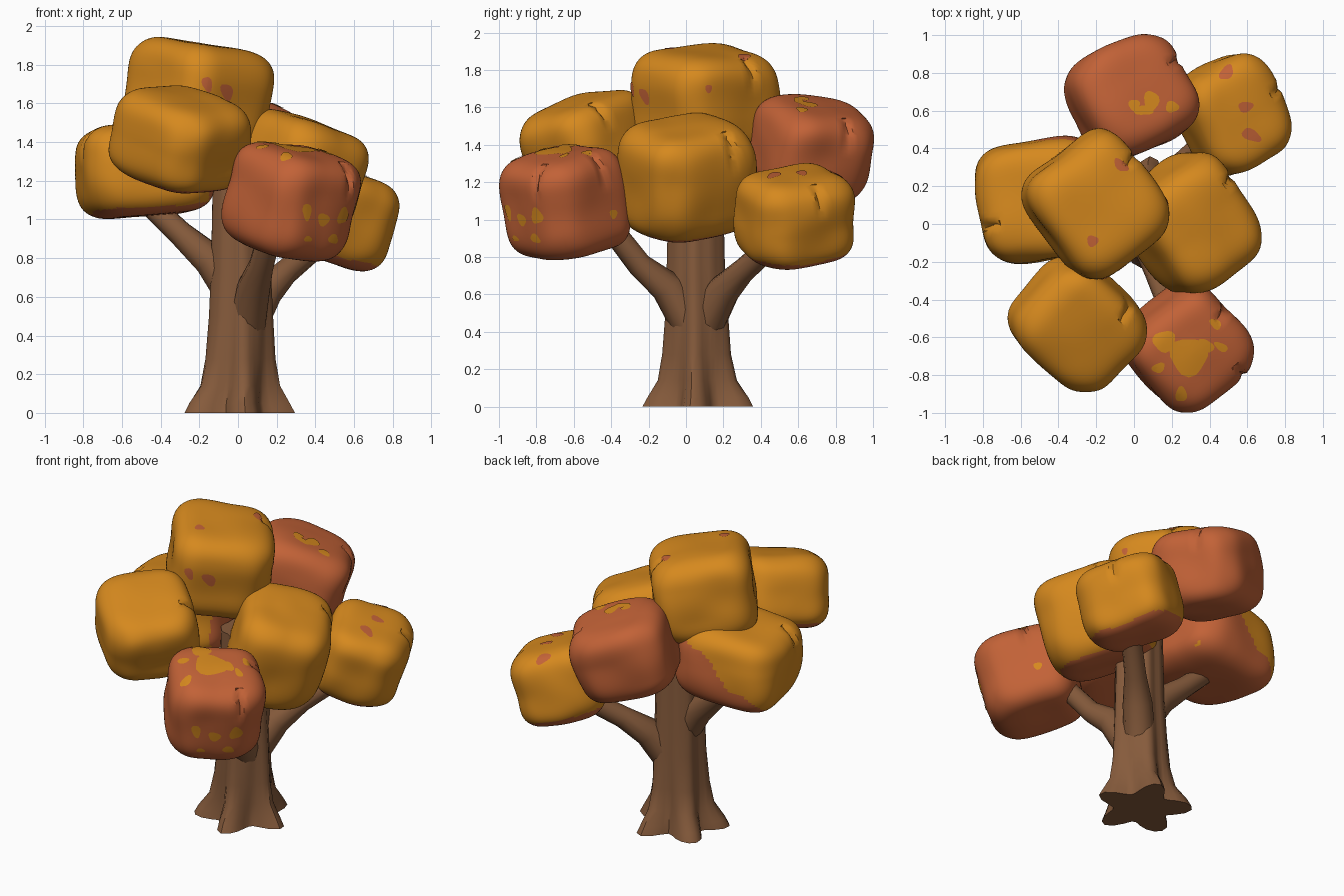
import bpy, bmesh, math
from mathutils import Vector, Matrix, noise
from mathutils.bvhtree import BVHTree

if "Cube" in bpy.data.objects:
    bpy.data.objects.remove(bpy.data.objects["Cube"])


def material(name, rgb):
    m = bpy.data.materials.new(name)
    m.diffuse_color = (*rgb, 1)
    m.use_nodes = True
    m.node_tree.nodes["Principled BSDF"].inputs["Base Color"].default_value = m.diffuse_color
    return m


GOLD = material("golden_leaf", (0.67, 0.25, 0.013))
RUST = material("rust_leaf", (0.54, 0.122, 0.038))
BARK = material("bark", (0.24, 0.105, 0.045))


def finish(bm, name, mats, angle=40):
    me = bpy.data.meshes.new(name)
    bm.to_mesh(me)
    bm.free()
    for m in mats:
        me.materials.append(m)
    ob = bpy.data.objects.new(name, me)
    bpy.context.collection.objects.link(ob)
    bpy.ops.object.select_all(action='DESELECT')
    ob.select_set(True)
    bpy.context.view_layer.objects.active = ob
    bpy.ops.object.shade_smooth_by_angle(angle=math.radians(angle))
    return ob


# Leaf clump: a rounded box with chamfered edges, slightly uneven, notched at the rim.
# corners: reach of the four upright edges (++, -+, --, +-); smaller cuts deeper
def clump(name, center, half, yaw, tilt_x, tilt_y, corners, mats, under=None, notches=()):
    rot = (Matrix.Rotation(math.radians(tilt_x), 3, 'X')
           @ Matrix.Rotation(math.radians(tilt_y), 3, 'Y')
           @ Matrix.Rotation(math.radians(yaw), 3, 'Z'))
    bm = bmesh.new()
    bmesh.ops.create_cube(bm, size=2)
    bmesh.ops.subdivide_edges(bm, edges=bm.edges[:], cuts=23, use_grid_fill=True)
    p = 14
    seed = Vector(center) * 7
    for v in bm.verts:
        c = v.co.copy()
        x, y, z = (abs(k) for k in c)
        reach = corners[(0 if c.x > 0 else 1) if c.y > 0 else (3 if c.x > 0 else 2)]
        walls = (x, y, z, (x + y) / reach, (x + z) / 1.74, (y + z) / 1.74,
                 (x + y + z) / (reach + 0.72))
        c /= sum(w ** p for w in walls) ** (1 / p)
        c *= 1 + 0.05 * noise.noise(c * 1.3 + seed)
        # wedge cut into a side near the rim
        for axis, sign, at in notches:
            side = c[axis] * sign
            near = 1 - abs(c[1 - axis] - at) / 0.09
            if near > 0 and side > 0.7 and c.z > 0.25:
                c[axis] -= sign * 0.12 * near * min(1, (c.z - 0.25) / 0.5)
        v.co = Vector(center) + rot @ Vector([a * b for a, b in zip(c, half)])
    bm.normal_update()
    if under:
        back = rot.transposed()
        for f in bm.faces:
            spot = back @ (f.calc_center_median() - Vector(center))
            if under(back @ f.normal, Vector([a / b for a, b in zip(spot, half)])):
                f.material_index = 1
    tree = BVHTree.FromBMesh(bm)
    finish(bm, name, mats)
    return tree


# Thin leaf spots laid onto a clump, seen along one axis
def spots(name, tree, axis, mat, ellipses):
    bm = bmesh.new()
    toward = {'top': (0, 0, 1), 'front': (0, -1, 0), 'right': (1, 0, 0)}[axis]
    for n, (u, v, ru, rv, turn) in enumerate(ellipses):
        t = math.radians(turn)

        def place(k, a):
            wob = 1 + 0.12 * math.sin(3 * a + n)
            x, y = ru * k * wob * math.cos(a), rv * k * wob * math.sin(a)
            x, y = (u + x * math.cos(t) - y * math.sin(t),
                    v + x * math.sin(t) + y * math.cos(t))
            start = {'top': (x, y, 3), 'front': (x, -3, y), 'right': (3, x, y)}[axis]
            hit, normal, _, _ = tree.ray_cast(Vector(start), -Vector(toward))
            return bm.verts.new(hit + normal * 0.004) if hit else None

        rings = [[place(k, math.tau * i / 16) for i in range(16)]
                 for k in (0.35, 0.7, 1)]
        mid = place(0, 0)
        for i in range(16):
            j = (i + 1) % 16
            polys = [(mid, rings[0][i], rings[0][j])]
            polys += [(a[i], b[i], b[j], a[j]) for a, b in zip(rings, rings[1:])]
            for q in polys:
                if all(q):
                    f = bm.faces.new(q)
                    f.normal_update()
                    if f.normal.dot(Vector(toward)) < 0:
                        f.normal_flip()
    finish(bm, name, [mat])


# Tapered limb lofted along a path; lobes give ridged bark and roots
def limb(name, path, radii, lobes=None, sides=10):
    bm = bmesh.new()
    pts = [Vector(p) for p in path]
    rings = []
    for i, p in enumerate(pts):
        d = pts[min(i + 1, len(pts) - 1)] - pts[max(i - 1, 0)]
        q = (Matrix.Identity(3) if lobes
             else d.to_track_quat('Z', 'Y').to_matrix())
        ring = []
        for k in range(sides):
            a = math.tau * k / sides
            r = radii[i]
            if lobes:
                r *= 1 + lobes[i] * math.cos(5 * a + 0.5) + 0.03 * math.cos(9 * a + 1)
            ring.append(bm.verts.new(p + q @ Vector((r * math.cos(a), r * math.sin(a), 0))))
        rings.append(ring)
    for a, b in zip(rings, rings[1:]):
        for k in range(sides):
            j = (k + 1) % sides
            bm.faces.new((a[k], a[j], b[j], b[k]))
    bm.faces.new(rings[0][::-1])
    bm.faces.new(rings[-1])
    bmesh.ops.recalc_face_normals(bm, faces=bm.faces[:])
    return finish(bm, name, [BARK], 45)


# Trunk with flared roots, and three boughs
limb("trunk",
     [(-0.01, 0.07, 0), (-0.01, 0.07, 0.05), (0.0, 0.065, 0.14), (0.005, 0.06, 0.28),
      (0.01, 0.06, 0.5), (0.01, 0.055, 0.75), (0.01, 0.055, 1.25)],
     [0.238, 0.22, 0.185, 0.17, 0.16, 0.15, 0.14],
     [0.28, 0.26, 0.17, 0.1, 0.06, 0.05, 0.04], 40)
boughs = {
    "bough_front": [(0.04, 0.04, 0.4), (0.08, -0.1, 0.64), (0.12, -0.25, 0.76), (0.18, -0.42, 0.98)],
    "bough_left": [(0.0, 0.06, 0.58), (-0.14, 0.07, 0.79), (-0.3, 0.1, 0.93), (-0.5, 0.13, 1.12)],
    "bough_back": [(0.03, 0.09, 0.4), (0.14, 0.2, 0.62), (0.25, 0.31, 0.73), (0.45, 0.5, 0.9)],
}
for name, path in boughs.items():
    limb(name, path, [0.1, 0.09, 0.066, 0.06])


def below(n, c):
    return n.z < -0.75


def below_wide(n, c):
    return n.z < -0.6


# underside plus a slanting, wavy patch on the back
def below_and_back(n, c):
    return n.z < -0.75 or n.x > 0.7 or (
        n.y > 0.4 and c.z < c.x + 0.1 + 0.12 * math.sin(7 * c.x))


# Crown of seven leaf clumps
top = clump("crown_top", (-0.2, 0.1, 1.63), (0.31, 0.335, 0.275), 36, 0, 9,
            (1.78, 1.74, 1.76, 1.68), [GOLD, RUST], below, [(0, 1, 0.3)])
clump("crown_front_left", (-0.3, -0.53, 1.415), (0.29, 0.32, 0.23), 47, 17, 8,
      (1.65, 1.68, 1.62, 1.7), [GOLD, RUST], below, [(0, 1, -0.3)])
front = clump("crown_front_right", (0.28, -0.65, 1.09), (0.29, 0.29, 0.275), 40, 8, 11,
              (1.72, 1.72, 1.64, 1.62), [RUST], None, [(0, 1, 0.2), (1, -1, 0.4)])
clump("crown_right", (0.3, 0, 1.225), (0.29, 0.325, 0.3), 35, 0, 19,
      (1.78, 1.68, 1.72, 1.62), [GOLD, RUST], below, [(0, 1, 0.35)])
back_right = clump("crown_back_right", (0.52, 0.58, 1.015), (0.26, 0.29, 0.24), 27, 0, 19,
                   (1.68, 1.65, 1.68, 1.62), [GOLD, RUST], below_wide, [(0, 1, 0.1)])
back = clump("crown_back", (-0.02, 0.67, 1.375), (0.3, 0.29, 0.25), 27, -11, 14,
             (1.6, 1.7, 1.68, 1.72), [RUST], None, [(0, 1, 0.2)])
clump("crown_left", (-0.48, 0.13, 1.26), (0.34, 0.315, 0.24), 9, 0, -5,
      (1.65, 1.72, 1.7, 1.68), [GOLD, RUST], below_and_back, [(0, -1, -0.3)])

# Leaf spots in the contrasting colour
spots("top_spots", top, 'top', RUST,
      [(-0.07, 0.31, 0.045, 0.025, -40), (-0.22, -0.09, 0.03, 0.03, 0)])
spots("top_front_spots", top, 'front', RUST,
      [(-0.16, 1.7, 0.025, 0.04, 15), (-0.06, 1.66, 0.03, 0.045, 20)])
spots("top_side_spot", top, 'right', RUST, [(0.12, 1.7, 0.018, 0.022, 0)])
spots("front_top_spots", front, 'top', GOLD,
      [(0.29, -0.7, 0.1, 0.1, 0), (0.16, -0.62, 0.06, 0.055, 30), (0.37, -0.65, 0.05, 0.04, 0),
       (0.25, -0.9, 0.03, 0.04, 0), (0.43, -0.53, 0.035, 0.022, -40), (0.46, -0.65, 0.04, 0.02, -30),
       (0.13, -0.76, 0.035, 0.025, 20)])
spots("front_face_spots", front, 'front', GOLD,
      [(0.355, 1.04, 0.022, 0.045, 0), (0.44, 1.0, 0.03, 0.033, 0), (0.54, 1.02, 0.025, 0.045, -20),
       (0.36, 0.9, 0.02, 0.015, 0), (0.49, 0.9, 0.025, 0.025, 0)])
spots("front_side_spot", front, 'right', GOLD, [(-0.39, 1.03, 0.02, 0.025, 0)])
spots("back_spots", back, 'top', GOLD,
      [(0.0, 0.63, 0.03, 0.03, 0), (0.09, 0.65, 0.04, 0.055, 0),
       (0.2, 0.62, 0.035, 0.03, 0), (0.05, 0.6, 0.05, 0.025, 0)])
spots("back_right_spots", back_right, 'top', RUST,
      [(0.49, 0.8, 0.045, 0.03, 50), (0.59, 0.62, 0.04, 0.028, 10), (0.62, 0.47, 0.055, 0.03, -25)])
